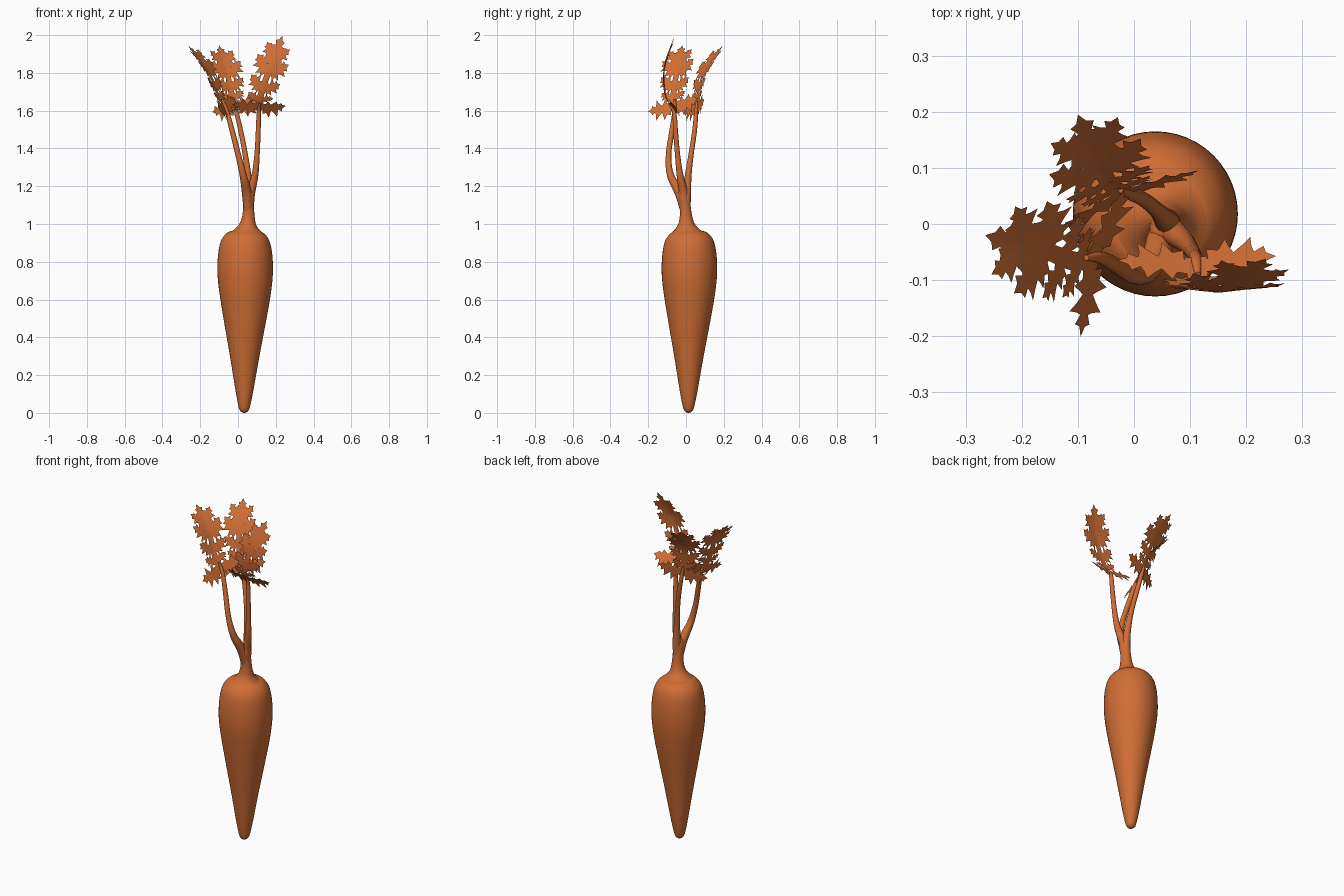
import bpy, bmesh, math
from mathutils import Vector

if "Cube" in bpy.data.objects:
    bpy.data.objects.remove(bpy.data.objects["Cube"])

mat = bpy.data.materials.new("orange")
mat.diffuse_color = (0.63, 0.155, 0.035, 1)
mat.use_nodes = True
mat.node_tree.nodes["Principled BSDF"].inputs["Base Color"].default_value = mat.diffuse_color


def spline(pts, t):
    # Catmull-Rom through equal-length tuples, t in 0..1
    n = len(pts) - 1
    s = min(max(t, 0), 1) * n
    i = min(int(s), n - 1)
    f = s - i
    b, c = pts[i], pts[i + 1]
    a = pts[i - 1] if i else [2 * p - q for p, q in zip(b, c)]
    d = pts[i + 2] if i + 2 <= n else [2 * q - p for p, q in zip(b, c)]
    return [0.5 * (2 * q + (r - p) * f + (2 * p - 5 * q + 4 * r - s2) * f * f
                   + (3 * q - p - 3 * r + s2) * f ** 3)
            for p, q, r, s2 in zip(a, b, c, d)]


def finish(bm, name, smooth=40):
    bmesh.ops.recalc_face_normals(bm, faces=bm.faces)
    me = bpy.data.meshes.new(name)
    bm.to_mesh(me)
    bm.free()
    ob = bpy.data.objects.new(name, me)
    bpy.context.collection.objects.link(ob)
    me.materials.append(mat)
    bpy.ops.object.select_all(action='DESELECT')
    ob.select_set(True)
    bpy.context.view_layer.objects.active = ob
    bpy.ops.object.shade_smooth_by_angle(angle=math.radians(smooth))
    return ob


def tube(name, pts, sides, steps, level=False):
    # Sweep a circle along (x, y, z, radius) points
    bm = bmesh.new()
    rings = []
    for k in range(steps + 1):
        t = k / steps
        x, y, z, r = spline(pts, t)
        e = 0.01
        d = Vector(spline(pts, t + e)[:3]) - Vector(spline(pts, t - e)[:3])
        d = Vector((0, 0, 1)) if level else d.normalized()
        u = Vector((0, 1, 0)).cross(d).normalized()
        v = d.cross(u)
        rings.append([bm.verts.new(Vector((x, y, z)) + max(r, 0.001) *
                      (u * math.cos(a) + v * math.sin(a)))
                      for a in [2 * math.pi * j / sides for j in range(sides)]])
    for a, b in zip(rings, rings[1:]):
        for j in range(sides):
            m = (j + 1) % sides
            bm.faces.new((a[j], a[m], b[m], b[j]))
    bm.faces.new(rings[0][::-1])
    bm.faces.new(rings[-1])
    return finish(bm, name)


# Root: (height, radius) profile, axis drifting slightly from the tip
profile = [(0, 0.003), (0.005, 0.015), (0.025, 0.028), (0.1, 0.044), (0.2, 0.061),
           (0.3, 0.078), (0.4, 0.096), (0.5, 0.114), (0.6, 0.131), (0.68, 0.142),
           (0.75, 0.147), (0.82, 0.145), (0.88, 0.137), (0.92, 0.124),
           (0.95, 0.1), (0.962, 0.075), (0.967, 0.03)]
tube("root", [(0.033 + 0.005 * min(z / 0.6, 1), 0.013 + 0.005 * min(z / 0.6, 1), z, r)
              for z, r in profile], 48, 64, True)

# Crown that flares out of the root and carries the stems
tube("crown", [(0.042, 0.012, 0.954, 0.09), (0.046, 0.007, 0.972, 0.065),
               (0.051, 0.003, 1.0, 0.044), (0.055, 0, 1.04, 0.033),
               (0.056, -0.004, 1.09, 0.029), (0.057, -0.012, 1.14, 0.03),
               (0.058, -0.016, 1.175, 0.026), (0.06, -0.016, 1.2, 0.008)], 24, 32, True)

# Three stems
stems = {
    "left_stem": [(0.055, -0.004, 1.06, 0.024), (0.047, -0.032, 1.16, 0.026),
                  (0.027, -0.083, 1.26, 0.019), (0.0, -0.092, 1.37, 0.015),
                  (-0.03, -0.075, 1.49, 0.014), (-0.06, -0.06, 1.6, 0.011),
                  (-0.085, -0.06, 1.66, 0.005)],
    "right_stem": [(0.055, -0.002, 1.06, 0.024), (0.066, -0.012, 1.16, 0.024),
                   (0.09, -0.032, 1.26, 0.018), (0.101, -0.045, 1.37, 0.014),
                   (0.107, -0.055, 1.49, 0.013), (0.11, -0.063, 1.59, 0.011),
                   (0.114, -0.09, 1.64, 0.005)],
    "back_stem": [(0.055, 0, 1.06, 0.024), (0.059, 0.004, 1.16, 0.023),
                  (0.052, 0.012, 1.26, 0.018), (0.038, 0.027, 1.37, 0.014),
                  (0.015, 0.045, 1.49, 0.013), (-0.01, 0.055, 1.6, 0.011),
                  (-0.023, 0.06, 1.66, 0.005)],
}
for name, pts in stems.items():
    tube(name, pts, 14, 28)

# Half outline of one toothed leaflet: (axis position, edge position, edge width)
OUT = [(0, 0, 0.04), (0.12, 0.14, 0.1), (0.2, 0.12, 0.3), (0.25, 0.27, 0.26),
       (0.32, 0.36, 0.46), (0.38, 0.42, 0.27), (0.45, 0.46, 0.18),
       (0.52, 0.57, 0.3), (0.58, 0.68, 0.44), (0.64, 0.69, 0.25),
       (0.72, 0.72, 0.14), (0.78, 0.84, 0.24), (0.86, 0.87, 0.1), (1, 1, 0)]
# Leaflets: (position on rachis, angle, length, width scale)
LEAFLETS = [(0.06, 86, 0.142, 1.15), (0.24, 58, 0.08, 1.0), (0.4, 54, 0.1, 0.95),
            (0.58, 48, 0.118, 0.9), (0.73, 40, 0.1, 0.8)]


def leaf(name, rachis, across, fold):
    bm = bmesh.new()
    length = sum((Vector(b) - Vector(a)).length for a, b in zip(rachis, rachis[1:]))
    across = Vector(across).normalized()

    def place(s, w):
        t = s / length
        c = min(max(t, 0), 1)
        p = Vector(spline(rachis, c))
        d = (Vector(spline(rachis, c + 0.02)) - Vector(spline(rachis, c - 0.02))).normalized()
        p += d * (t - c) * length
        side = (across - d * across.dot(d)).normalized()
        return p + side * w + side.cross(d) * fold * abs(w)

    def leaflet(pos, ang, size, wide):
        ca, sa = math.cos(ang), math.sin(ang)
        pt = lambda u, v: place(pos + (u * ca - v * sa) * size, (u * sa + v * ca) * size)
        axis = [bm.verts.new(pt(a, 0)) for a, _, _ in OUT]
        for sgn in (1, -1):
            edge = [bm.verts.new(pt(e, sgn * w * wide)) for _, e, w in OUT[:-1]] + [axis[-1]]
            for i in range(len(OUT) - 1):
                q = [axis[i], axis[i + 1], edge[i + 1], edge[i]]
                q = q if i < len(OUT) - 2 else [axis[i], axis[i + 1], edge[i]]
                bm.faces.new(q if sgn > 0 else q[::-1])

    for pos, ang, size, wide in LEAFLETS:
        for sgn in (1, -1):
            leaflet(pos * length, sgn * math.radians(ang), size, wide)
    leaflet(0.66 * length, 0, 0.34 * length, 0.7)
    # Web of blade along the rachis
    rows = [[bm.verts.new(place(length * k / 12, w * (0.02 - 0.008 * k / 12)))
             for w in (-1, 0, 1)] for k in range(11)]
    for a, b in zip(rows, rows[1:]):
        for j in (0, 1):
            bm.faces.new((a[j], a[j + 1], b[j + 1], b[j]))
    return finish(bm, name, 60)


# Three leaves
leaf("left_leaf", [(-0.062, -0.06, 1.6), (-0.11, -0.065, 1.69),
                   (-0.165, -0.045, 1.82), (-0.265, -0.02, 1.945)], (0.4, 0.92, 0), 0.15)
leaf("right_leaf", [(0.11, -0.06, 1.6), (0.12, -0.112, 1.68),
                    (0.17, -0.118, 1.83), (0.235, -0.062, 1.995)], (1, 0, 0), -0.12)
leaf("back_leaf", [(-0.01, 0.055, 1.6), (-0.035, 0.066, 1.69),
                   (-0.06, 0.1, 1.81), (-0.1, 0.195, 1.945)], (0.93, 0.35, 0), 0.12)
